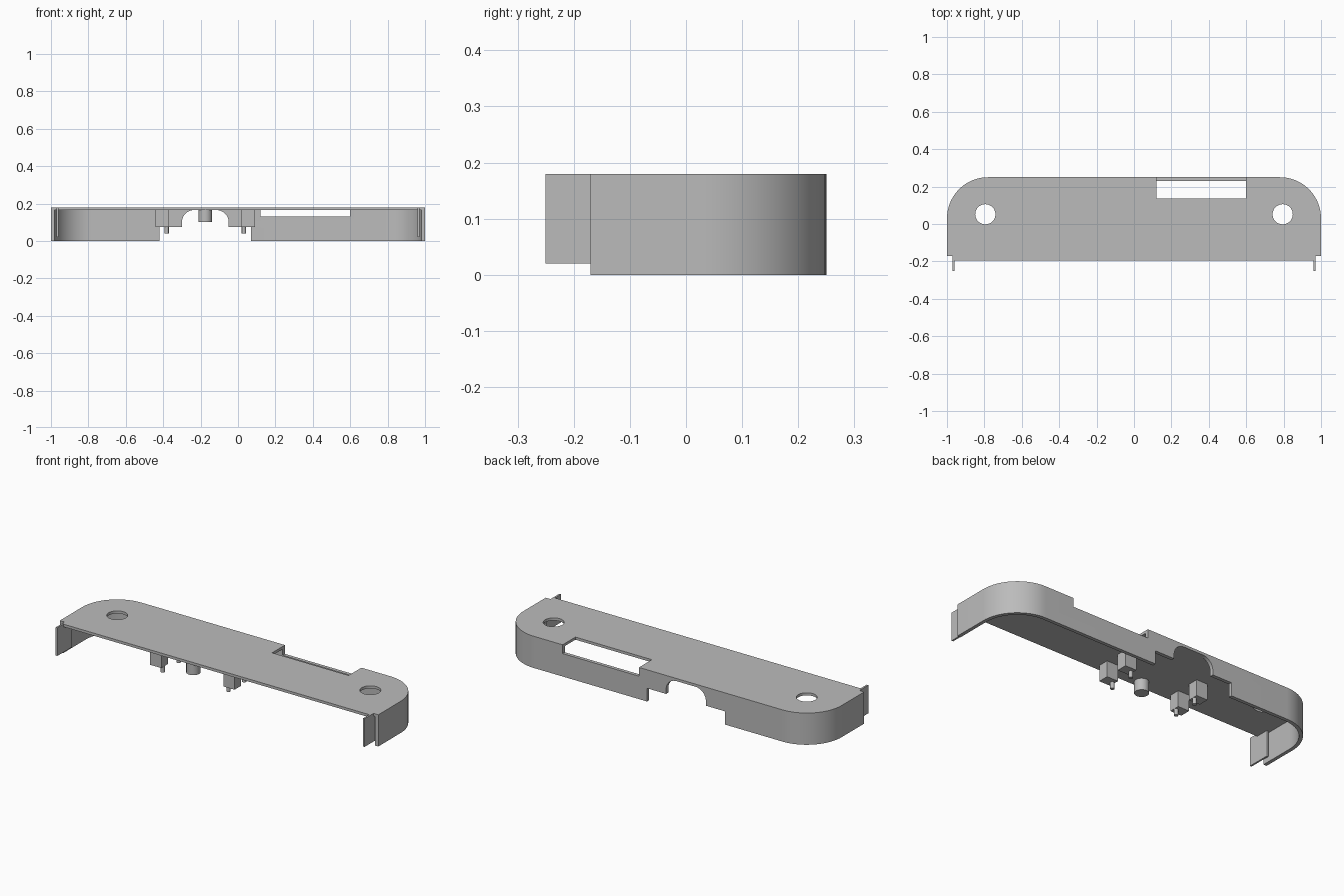
import bpy, bmesh
from math import sin, cos, pi, radians
from mathutils import Matrix

cube = bpy.data.objects.get("Cube")
if cube:
    bpy.data.objects.remove(cube, do_unlink=True)

grey = bpy.data.materials.new("light grey plastic")
grey.use_nodes = True
COLOUR = (0.5, 0.5, 0.5, 1)
grey.diffuse_color = COLOUR
grey.node_tree.nodes["Principled BSDF"].inputs["Base Color"].default_value = COLOUR

TOP, UNDER = 0.18, 0.165      # top plate heights
FRONT, BACK = -0.17, 0.25     # wall extents in y
RADIUS, WALL = 0.22, 0.02
MID = -0.175                  # centre line of the posts and wall notch


def prism(name, pts, low, high, upright=False):
    """Extrude an outline along z, or along y when upright."""
    bm = bmesh.new()
    base = bm.faces.new([bm.verts.new((x, y, low)) for x, y in pts])
    top = bmesh.ops.extrude_face_region(bm, geom=[base])["geom"]
    for v in top:
        if isinstance(v, bmesh.types.BMVert):
            v.co.z = high
    if upright:
        bm.transform(Matrix(((1, 0, 0, 0), (0, 0, 1, 0), (0, 1, 0, 0), (0, 0, 0, 1))))
    bmesh.ops.recalc_face_normals(bm, faces=bm.faces)
    mesh = bpy.data.meshes.new(name)
    bm.to_mesh(mesh)
    bm.free()
    mesh.materials.append(grey)
    obj = bpy.data.objects.new(name, mesh)
    bpy.context.collection.objects.link(obj)
    return obj


def rect(x1, x2, y1, y2):
    return [(x1, y1), (x2, y1), (x2, y2), (x1, y2)]


def arc(cx, cy, r, start, end, n=20):
    angles = [radians(start + (end - start) * i / n) for i in range(n + 1)]
    return [(cx + r * cos(a), cy + r * sin(a)) for a in angles]


def circle(cx, cy, r, n=32):
    return arc(cx, cy, r, 0, 360, n)[:-1]


def outline(inset):
    """Open path from the front right-hand end round the back to the other end."""
    half = [(1 - inset, FRONT)] + arc(1 - RADIUS, BACK - RADIUS, RADIUS - inset, 0, 90)
    return half + [(-x, y) for x, y in reversed(half)]


def cut(target, cutter):
    mod = target.modifiers.new("cut", "BOOLEAN")
    mod.operation, mod.solver, mod.object = "DIFFERENCE", "EXACT", cutter
    bpy.context.view_layer.objects.active = target
    bpy.ops.object.modifier_apply(modifier=mod.name)
    bpy.data.objects.remove(cutter, do_unlink=True)


# Top plate with its front lip, and the wall round three sides
lip = [(-0.97, FRONT), (-0.97, -0.195), (0.97, -0.195), (0.97, FRONT)]
plate = prism("top_plate", outline(0) + lip, UNDER, TOP)
wall = prism("surrounding_wall", outline(0) + outline(WALL)[::-1], 0, UNDER)

# Screw holes and the slot in the back edge
for side in (-1, 1):
    cut(plate, prism("hole_cutter", circle(side * 0.795, 0.052, 0.054), 0.1, 0.3))
for part in (plate, wall):
    cut(part, prism("slot_cutter", rect(0.12, 0.60, 0.135, 0.3), 0.13, 0.3))

# Stepped, arched notch in the back wall
half = [(0.245, -0.1), (0.245, 0.075), (0.125, 0.075)] + arc(0.06, 0.1, 0.065, 0, 90, 12)
notch = [(MID + x, z) for x, z in half] + [(MID - x, z) for x, z in reversed(half)]
cut(wall, prism("notch_cutter", notch, 0.2, 0.3, upright=True))

# Locking tabs projecting from the front corners
parts = [plate, wall]
for side, label in ((1, "left"), (-1, "right")):
    xs = sorted((side * 0.96, side * 0.97))
    parts.append(prism(label + "_tab", rect(*xs, -0.25, FRONT), 0.02, TOP))
    parts.append(prism(label + "_tab_root", rect(*xs, FRONT, -0.12), 0.02, UNDER))

# Underside posts: four blocks with pins and one round boss
for side, label in ((1, "left"), (-1, "right")):
    for y, row in ((-0.13, "front"), (0.012, "back")):
        xs = sorted((MID + side * 0.195, MID + side * 0.265))
        parts.append(prism(f"{row}_{label}_post", rect(*xs, y - 0.03, y + 0.03), 0.075, UNDER))
        parts.append(prism(f"{row}_{label}_pin", circle(MID + side * 0.206, y, 0.011, 16), 0.04, 0.075))
parts.append(prism("round_boss", circle(MID, -0.15, 0.037), 0.10, UNDER))

# Smooth the curved sides while keeping edges sharp
bpy.ops.object.select_all(action="DESELECT")
for part in parts:
    part.select_set(True)
bpy.context.view_layer.objects.active = plate
bpy.ops.object.shade_smooth_by_angle(angle=radians(30))
